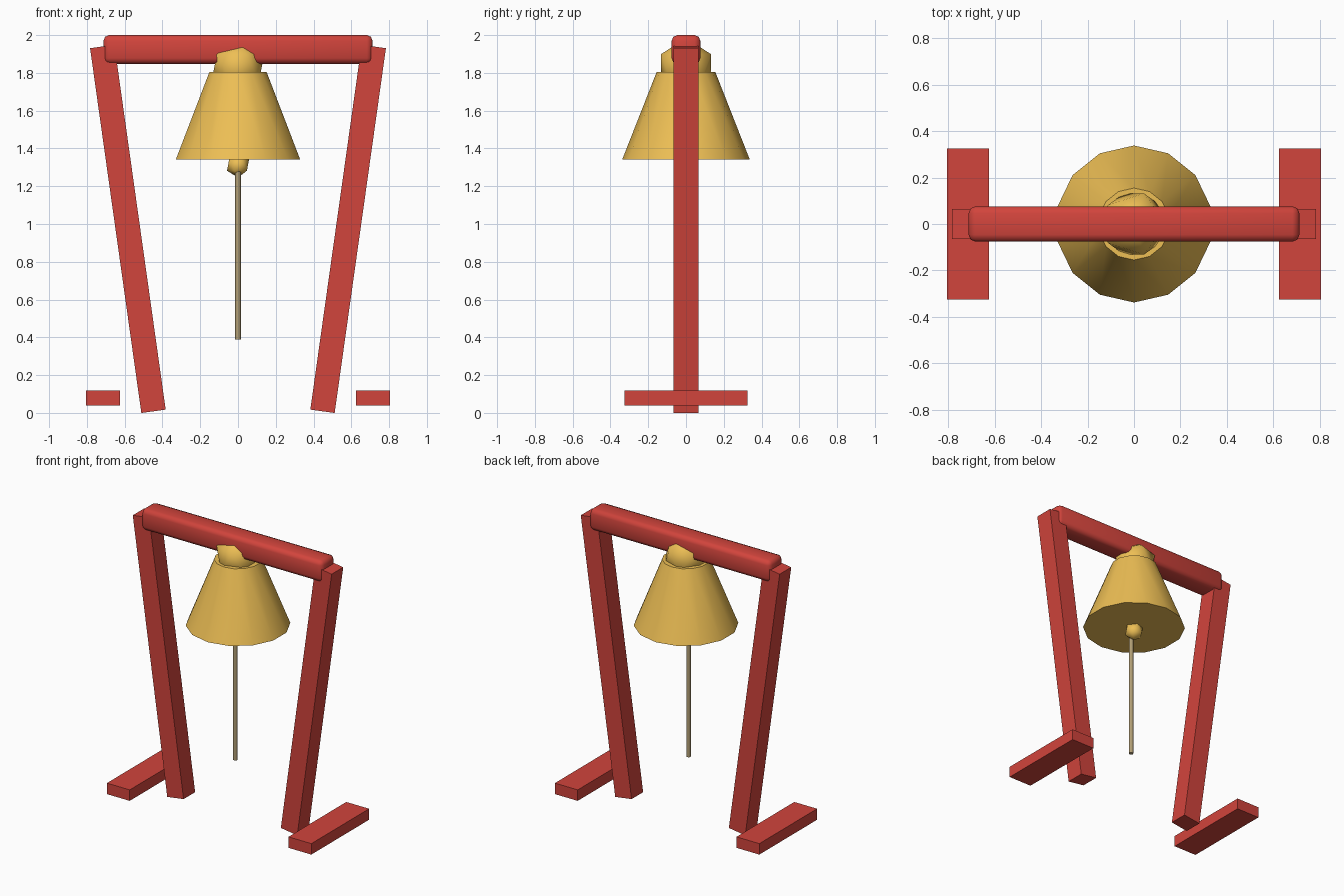
import bpy
from math import radians

if "Cube" in bpy.data.objects:
    bpy.data.objects.remove(bpy.data.objects["Cube"])


def material(name, rgb):
    m = bpy.data.materials.new(name)
    m.diffuse_color = (*rgb, 1)
    m.use_nodes = True
    m.node_tree.nodes["Principled BSDF"].inputs["Base Color"].default_value = m.diffuse_color
    return m


RED = material("red_paint", (0.64, 0.058, 0.045))
GOLD = material("gold", (0.85, 0.52, 0.09))
CORD = material("cord", (0.45, 0.35, 0.18))


def finish(name, mat, smooth=None):
    ob = bpy.context.object
    ob.name = ob.data.name = name
    ob.data.materials.append(mat)
    if smooth is not None:
        bpy.ops.object.shade_smooth_by_angle(angle=radians(smooth))
    return ob


def box(name, loc, size, tilt=0):
    bpy.ops.mesh.primitive_cube_add(size=1, location=loc)
    ob = bpy.context.object
    ob.scale = size
    bpy.ops.object.transform_apply(location=False, rotation=False, scale=True)
    ob.rotation_euler.y = radians(tilt)
    return finish(name, RED)


# rounded crossbeam
beam = box("crossbeam", (0, 0, 1.924), (1.425, 0.152, 0.152))
bevel = beam.modifiers.new("Bevel", 'BEVEL')
bevel.width = 0.03
bevel.segments = 2
beam.data.shade_smooth()

# splayed legs and loose foot bars on both sides
for side, s in (("left", -1), ("right", 1)):
    box(side + "_leg", (s * 0.583, 0, 0.974), (0.13, 0.13, 1.95), s * 8)
    box(side + "_foot", (s * 0.715, 0, 0.079), (0.18, 0.65, 0.078))

# bell body, closed underneath
bpy.ops.mesh.primitive_cone_add(vertices=14, radius1=0.338, radius2=0.155,
                                depth=0.465, location=(0, 0, 1.573))
finish("bell", GOLD, 40)

# faceted crown and clapper balls
for name, r, z in (("bell_crown", 0.155, 1.83), ("clapper", 0.065, 1.311)):
    bpy.ops.mesh.primitive_ico_sphere_add(subdivisions=1, radius=r, location=(0, 0, z))
    finish(name, GOLD, 60)

# pull cord, hung slightly forward of the clapper's centre
bpy.ops.mesh.primitive_cylinder_add(vertices=8, radius=0.015, depth=0.9,
                                    location=(0, -0.03, 0.838))
finish("pull_cord", CORD, 50)
